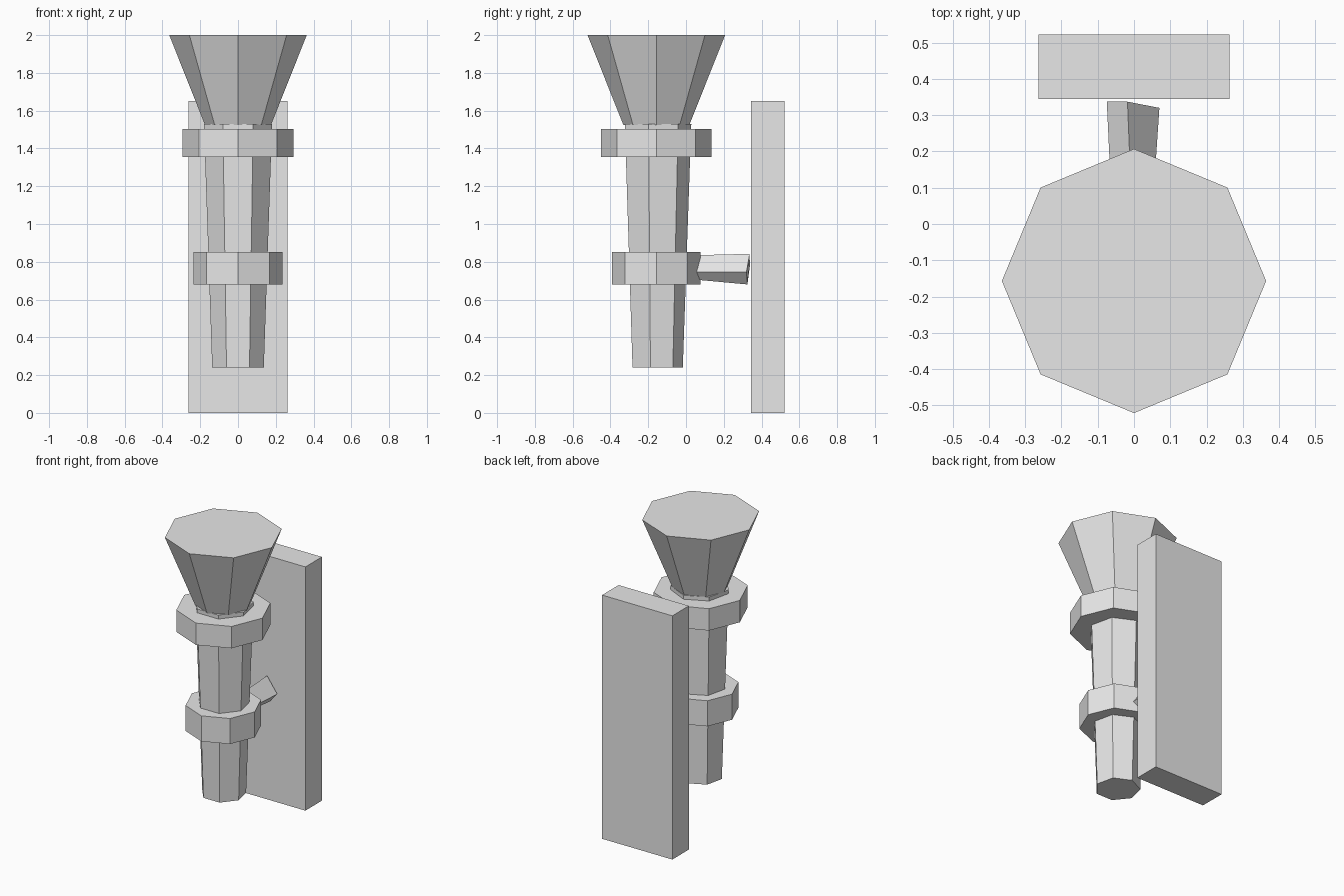
import bpy
import bmesh
from math import cos, sin, tau, pi

default_cube = bpy.data.objects.get("Cube")
if default_cube:
    bpy.data.objects.remove(default_cube, do_unlink=True)

# Single stone grey material
grey = bpy.data.materials.new("pale_grey")
grey.use_nodes = True
colour = (0.8, 0.8, 0.8, 1.0)
grey.diffuse_color = colour
grey.node_tree.nodes["Principled BSDF"].inputs["Base Color"].default_value = colour

AXIS_Y = -0.157  # torch axis, in front of the wall plate


def loft(name, start, end):
    """Closed flat-shaded solid between two matching rings of points."""
    bm = bmesh.new()
    a = [bm.verts.new(p) for p in start]
    b = [bm.verts.new(p) for p in end]
    n = len(a)
    bm.faces.new(a)
    bm.faces.new(b)
    for i in range(n):
        j = (i + 1) % n
        bm.faces.new((a[i], a[j], b[j], b[i]))
    bmesh.ops.recalc_face_normals(bm, faces=bm.faces)
    mesh = bpy.data.meshes.new(name)
    bm.to_mesh(mesh)
    bm.free()
    mesh.materials.append(grey)
    obj = bpy.data.objects.new(name, mesh)
    bpy.context.collection.objects.link(obj)
    return obj


def ring(sides, radius, z):
    """Level polygon around the torch axis with one corner at the back."""
    angles = [pi / 2 + tau * i / sides for i in range(sides)]
    return [(radius * cos(t), AXIS_Y + radius * sin(t), z) for t in angles]


def rectangle(half_x, y0, y1, z):
    return [(-half_x, y0, z), (half_x, y0, z), (half_x, y1, z), (-half_x, y1, z)]


# Torch: name, sides, bottom radius, bottom z, top radius, top z
for name, sides, r0, z0, r1, z1 in (
    ("torch_shaft", 7, 0.14, 0.24, 0.185, 1.53),
    ("lower_collar", 8, 0.235, 0.68, 0.235, 0.853),
    ("upper_collar", 8, 0.293, 1.355, 0.293, 1.503),
    ("torch_head", 8, 0.175, 1.525, 0.364, 2.0),
):
    loft(name, ring(sides, r0, z0), ring(sides, r1, z1))

# Slightly twisted four-sided peg reaching towards the wall
loft(
    "wall_peg",
    [(-0.007, 0.06, 0.835), (0.052, 0.055, 0.747), (0.01, 0.055, 0.705), (-0.062, 0.06, 0.775)],
    [(-0.018, 0.337, 0.842), (0.07, 0.32, 0.747), (0.012, 0.325, 0.68), (-0.075, 0.338, 0.777)],
)

# Wall plate
loft("wall_plate", rectangle(0.263, 0.345, 0.522, 0.0), rectangle(0.263, 0.345, 0.522, 1.65))
